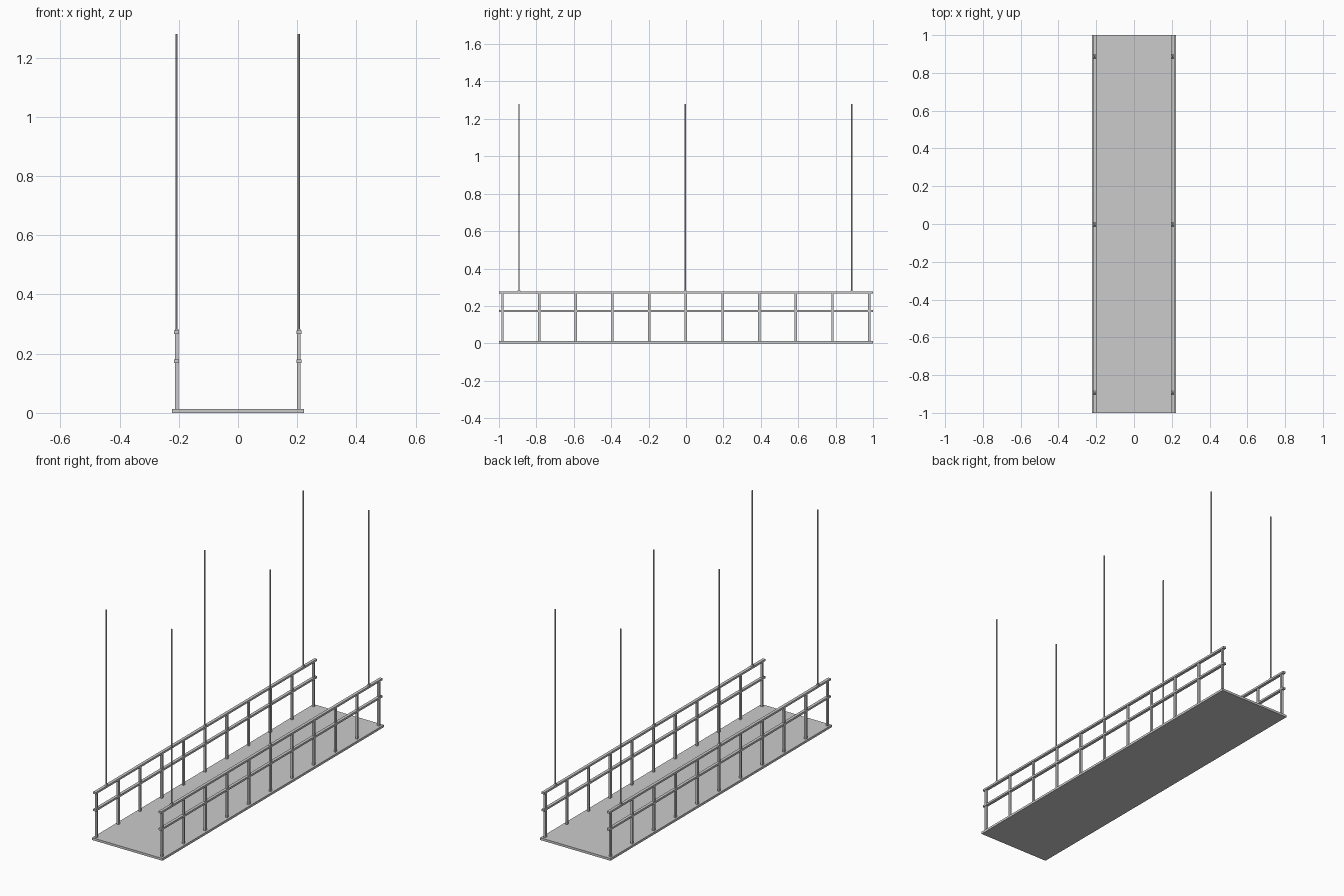
import bpy, bmesh
from mathutils import Matrix, Vector

if "Cube" in bpy.data.objects:
    bpy.data.objects.remove(bpy.data.objects["Cube"])

DECK_T = 0.013
RAIL_X = 0.2065
TOP_Z, MID_Z = 0.272, 0.174
CABLE_TOP = 1.28


def finish(name, bm):
    mesh = bpy.data.meshes.new(name)
    bm.to_mesh(mesh)
    bm.free()
    obj = bpy.data.objects.new(name, mesh)
    bpy.context.collection.objects.link(obj)
    return obj


def box(name, center, size):
    bm = bmesh.new()
    bmesh.ops.create_cube(bm, size=1, matrix=Matrix.Translation(center) @ Matrix.Diagonal((*size, 1)))
    return finish(name, bm)


def rod(name, x, y, z0, z1, r0, r1, sides=8):
    bm = bmesh.new()
    bmesh.ops.create_cone(bm, cap_ends=True, segments=sides, radius1=r0, radius2=r1,
                          depth=z1 - z0, matrix=Matrix.Translation((x, y, (z0 + z1) / 2)))
    return finish(name, bm)


def bracket(name, x, y, z):
    # small tapered lug gripping the handrail
    bm = bmesh.new()
    bmesh.ops.create_cube(bm, size=1, matrix=Matrix.Translation((x, y, z + 0.003))
                          @ Matrix.Diagonal((0.012, 0.024, 0.008, 1)))
    for v in bm.verts:
        if v.co.z > z + 0.003:
            v.co.y = y + (v.co.y - y) * 0.4
    return finish(name, bm)


# Walkway deck
box("deck", (0, 0, DECK_T / 2), (0.445, 2.0, DECK_T))

for side, s in (("left", -1), ("right", 1)):
    x = s * RAIL_X - 0.001
    # Handrail and middle rail
    box(f"{side}_handrail", (x, 0, TOP_Z), (0.017, 2.0, 0.011))
    box(f"{side}_middle_rail", (x, 0, MID_Z), (0.017, 2.0, 0.011))
    # Railing posts
    for i in range(11):
        y = -0.981 + i * 0.196
        h = TOP_Z - DECK_T + 0.004
        box(f"{side}_post_{i + 1}", (x, y, DECK_T - 0.004 + h / 2), (0.0115, 0.0125, h))
    # Suspension cables with their brackets
    for i, y in enumerate((-0.893, -0.003, 0.887)):
        bracket(f"{side}_cable_bracket_{i + 1}", x, y, TOP_Z + 0.0045)
        rod(f"{side}_cable_{i + 1}", x, y, TOP_Z + 0.004, CABLE_TOP, 0.0038, 0.0038)
